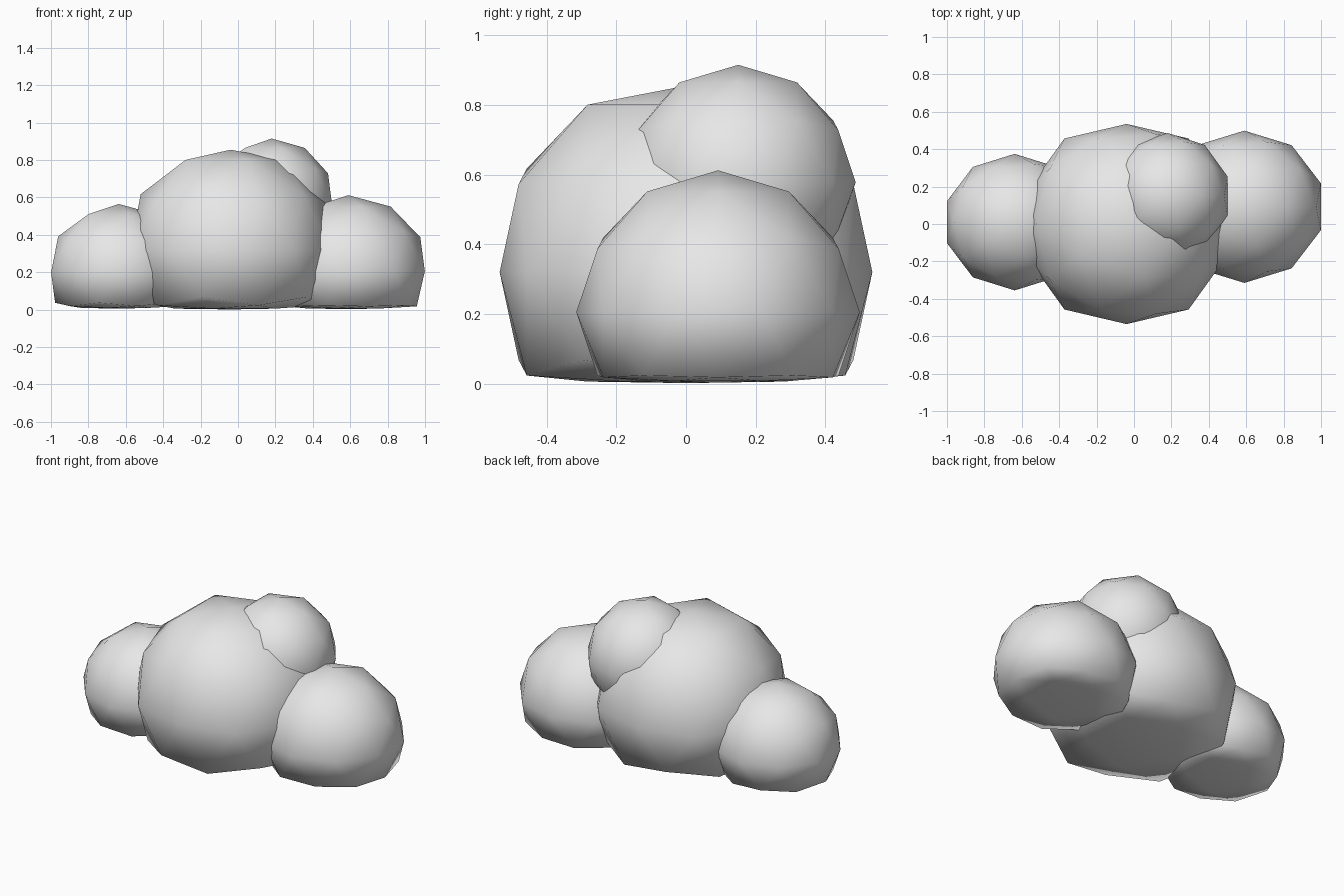
import bpy

cube = bpy.data.objects.get("Cube")
if cube:
    bpy.data.objects.remove(cube, do_unlink=True)

# One pale grey for the whole cloud
grey = bpy.data.materials.new("cloud_grey")
grey.use_nodes = True
colour = (0.8, 0.8, 0.8, 1)
grey.diffuse_color = colour
grey.node_tree.nodes["Principled BSDF"].inputs["Base Color"].default_value = colour

FLOOR = 0.02     # height where the underside begins to flatten
FLATTEN = 0.08   # how much of the underside's bulge is kept


def puff(name, centre, radii, limit=None):
    """Low-poly ball with a flattened base; limit trims the outermost points."""
    bpy.ops.mesh.primitive_ico_sphere_add(subdivisions=2, radius=1, location=(0, 0, 0))
    ob = bpy.context.object
    ob.name = name
    for v in ob.data.vertices:
        for i in range(3):
            d = v.co[i] * radii[i]
            if limit:
                d = max(-limit, min(limit, d))
            v.co[i] = centre[i] + d
        if v.co.z < FLOOR:
            v.co.z = FLOOR + (v.co.z - FLOOR) * FLATTEN
    ob.data.materials.append(grey)
    bpy.ops.object.shade_smooth()
    return ob


# The four overlapping puffs
puff("main_puff", (-0.04, 0, 0.32), (0.565, 0.565, 0.565), limit=0.535)
puff("right_puff", (-0.638, 0.01, 0.2), (0.38, 0.365, 0.365))
puff("left_puff", (0.59, 0.092, 0.205), (0.43, 0.407, 0.407))
puff("top_puff", (0.18, 0.15, 0.578), (0.337, 0.337, 0.337))
